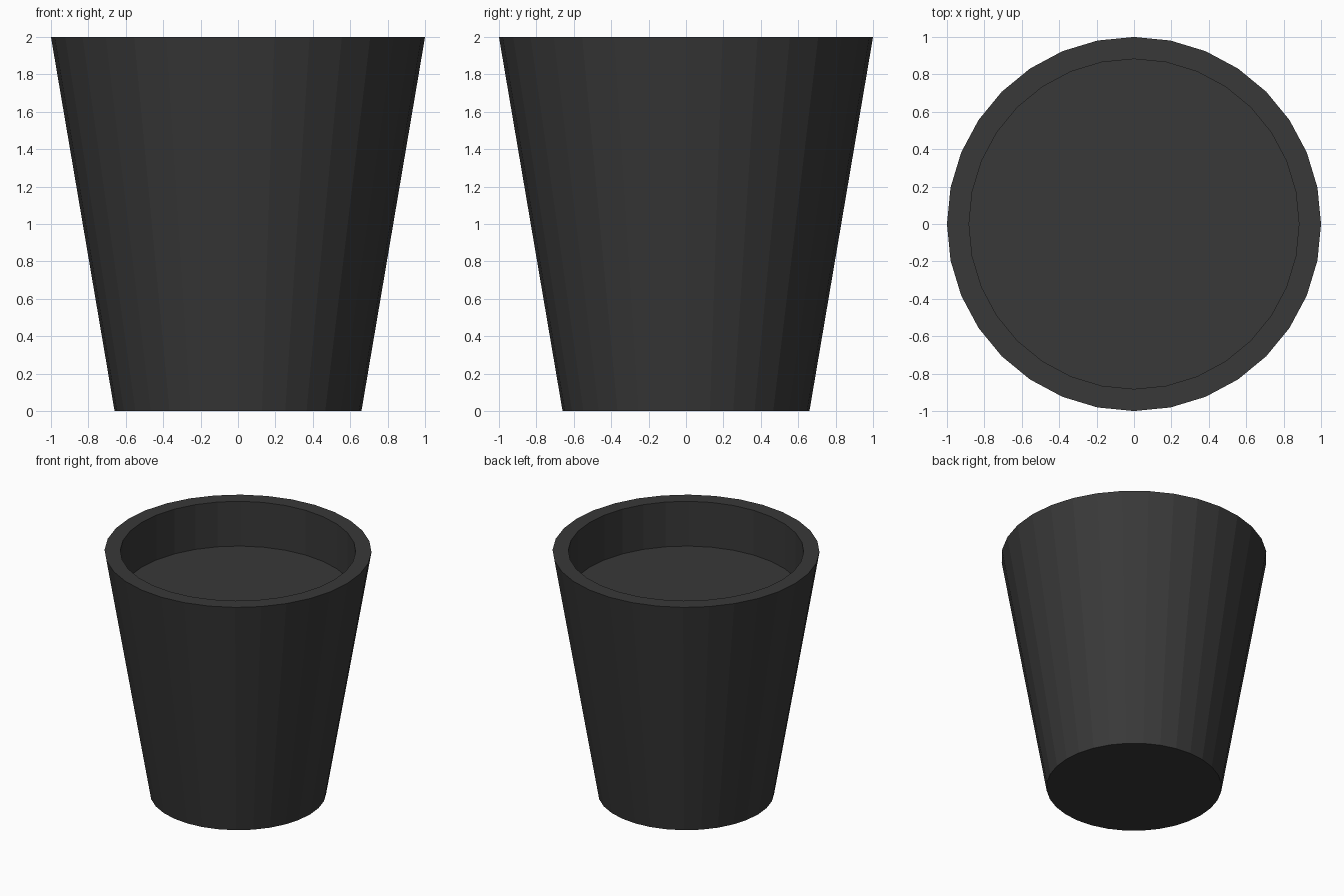
import bpy, bmesh
from math import cos, sin, tau

if "Cube" in bpy.data.objects:
    bpy.data.objects.remove(bpy.data.objects["Cube"])

SIDES = 32

# Dark plastic colour
dark = bpy.data.materials.new("dark_plastic")
dark.diffuse_color = (0.04, 0.04, 0.04, 1)
dark.use_nodes = True
dark.node_tree.nodes["Principled BSDF"].inputs["Base Color"].default_value = dark.diffuse_color


def lathe(name, profile):
    """Spin (radius, z) points into a faceted shell, closed at both ends."""
    bm = bmesh.new()
    rings = [[bm.verts.new((r * cos(tau * i / SIDES), r * sin(tau * i / SIDES), z))
              for i in range(SIDES)] for r, z in profile]
    for a, b in zip(rings, rings[1:]):
        for i in range(SIDES):
            j = (i + 1) % SIDES
            bm.faces.new((a[i], a[j], b[j], b[i]))
    bm.faces.new(rings[0][::-1])
    bm.faces.new(rings[-1])
    mesh = bpy.data.meshes.new(name)
    bm.to_mesh(mesh)
    bm.free()
    mesh.materials.append(dark)
    obj = bpy.data.objects.new(name, mesh)
    bpy.context.collection.objects.link(obj)
    return obj


# Tapered pot: base, outer wall, flat rim, straight inner wall, recessed floor
lathe("plant_pot", [(0.66, 0), (1.0, 2.0), (0.882, 2.0), (0.882, 1.63)])
